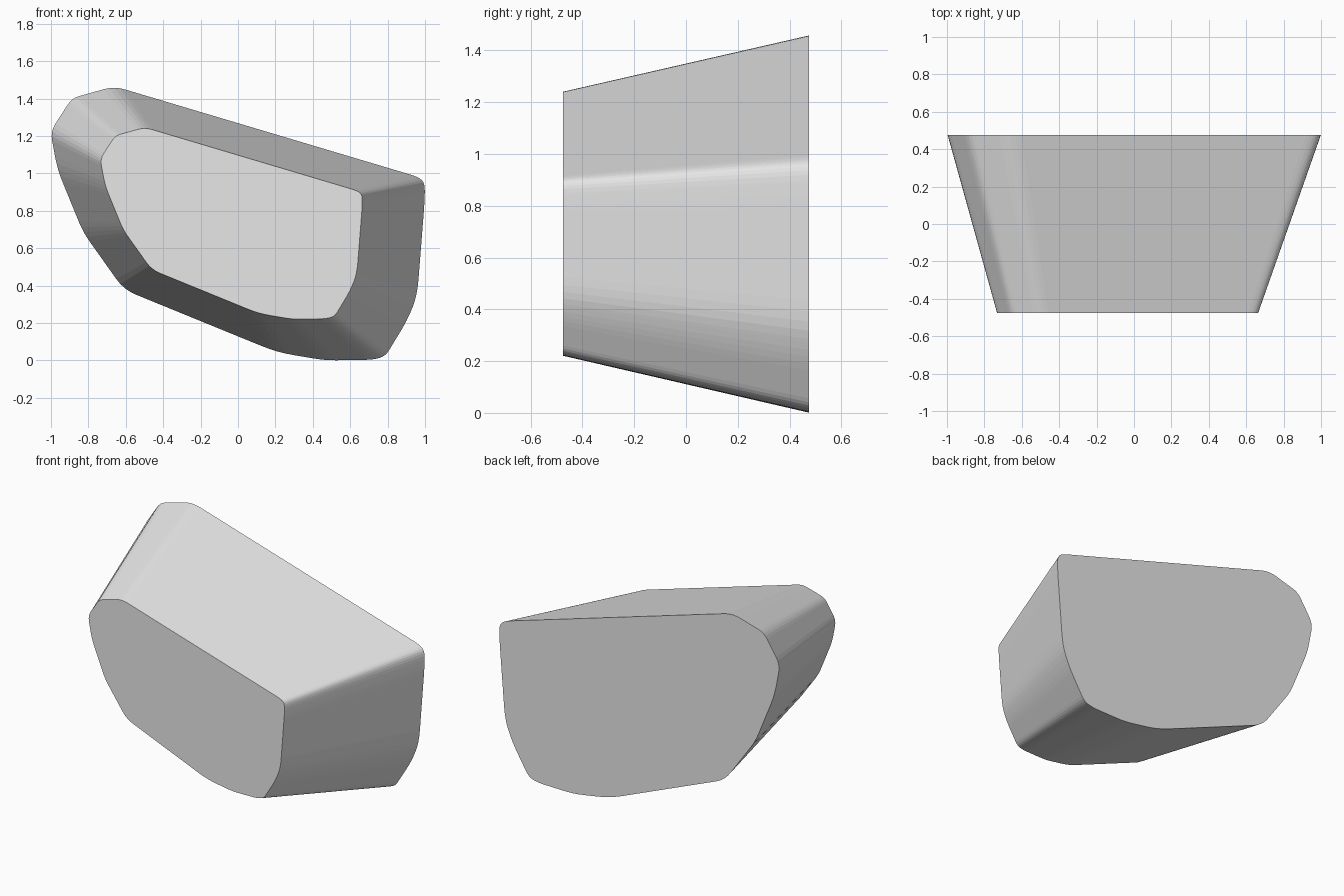
import bpy, bmesh
from mathutils import Vector

if "Cube" in bpy.data.objects:
    bpy.data.objects.remove(bpy.data.objects["Cube"])

HALF_DEPTH = 0.475
FRONT_SCALE, FRONT_DX, FRONT_DZ = 0.70, -0.035, 0.22

# Corners of the large back outline (x, z) with a rounding distance for each
CORNERS = [
    (-0.662, 1.466, 0.06), (0.968, 0.98, 0.05), (1.0, 0.945, 0.05),
    (0.997, 0.84, 0.05), (0.958, 0.345, 0.09), (0.905, 0.215, 0.06),
    (0.788, 0.022, 0.04), (0.72, 0.004, 0.04), (0.47, 0.0, 0.06),
    (0.21, 0.043, 0.09), (-0.61, 0.378, 0.07), (-0.828, 0.685, 0.06),
    (-0.965, 1.02, 0.07), (-1.003, 1.225, 0.05), (-0.888, 1.402, 0.04),
]


def rounded_outline(corners, steps=4):
    """Replace each corner by a short curve between its two edges."""
    points = []
    n = len(corners)
    for i, (x, z, r) in enumerate(corners):
        p = Vector((x, z))
        a = Vector(corners[i - 1][:2]) - p
        b = Vector(corners[(i + 1) % n][:2]) - p
        start = p + a.normalized() * min(r, a.length * 0.45)
        end = p + b.normalized() * min(r, b.length * 0.45)
        for k in range(steps + 1):
            t = k / steps
            points.append(start * (1 - t) ** 2 + p * 2 * t * (1 - t) + end * t ** 2)
    return points


# Tapered block: back outline joined to a smaller copy at the front
outline = rounded_outline(CORNERS)
bm = bmesh.new()
back = [bm.verts.new((p.x, HALF_DEPTH, p.y)) for p in outline]
front = [bm.verts.new((p.x * FRONT_SCALE + FRONT_DX, -HALF_DEPTH,
                       p.y * FRONT_SCALE + FRONT_DZ)) for p in outline]
bm.faces.new(back)
bm.faces.new(front)
for i in range(len(outline)):
    j = (i + 1) % len(outline)
    bm.faces.new((back[i], back[j], front[j], front[i]))
bmesh.ops.recalc_face_normals(bm, faces=bm.faces)

mesh = bpy.data.meshes.new("tapered_block")
bm.to_mesh(mesh)
bm.free()
block = bpy.data.objects.new("tapered_block", mesh)
bpy.context.collection.objects.link(block)

# Plain grey material
grey = bpy.data.materials.new("light grey")
grey.diffuse_color = (0.8, 0.8, 0.8, 1.0)
grey.use_nodes = True
grey.node_tree.nodes["Principled BSDF"].inputs["Base Color"].default_value = grey.diffuse_color
mesh.materials.append(grey)
